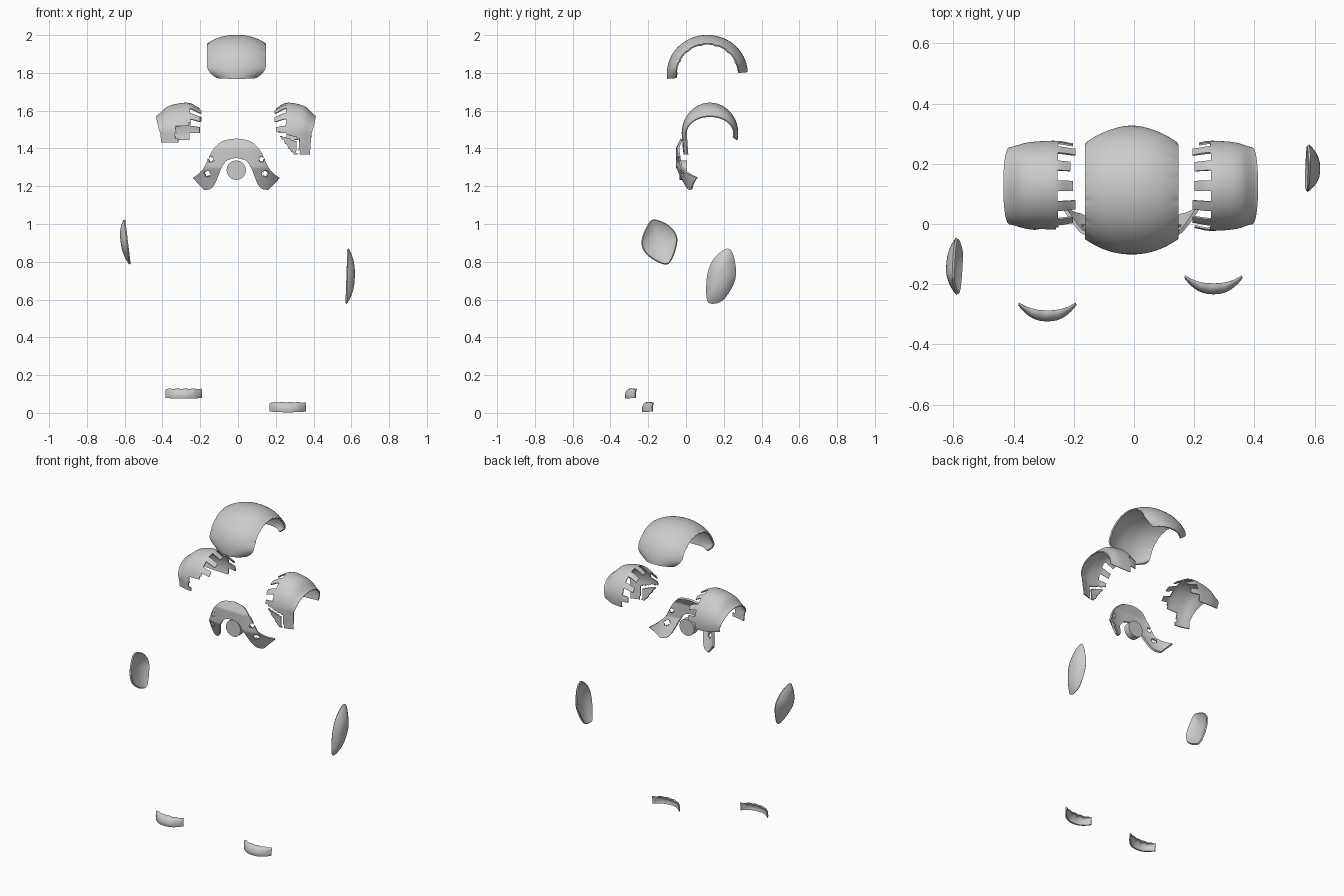
import bpy, bmesh, math, random
from mathutils import Vector

if "Cube" in bpy.data.objects:
    bpy.data.objects.remove(bpy.data.objects["Cube"])

random.seed(4)


def sample(pts, t, closed=False):
    """Smooth curve through points, t in 0..1."""
    n = len(pts)
    k = n if closed else n - 1
    s = min(max(t, 0), 0.99999) * k
    i, f = int(s), s - int(s)
    idx = (lambda j: j % n) if closed else (lambda j: min(max(j, 0), n - 1))
    p = [Vector(pts[idx(i + d)]) for d in (-1, 0, 1, 2)]
    return 0.5 * (2 * p[1] + (p[2] - p[0]) * f + (2 * p[0] - 5 * p[1] + 4 * p[2] - p[3]) * f * f
                  + (3 * p[1] - p[0] - 3 * p[2] + p[3]) * f ** 3)


def finish(name, bm, thick=0):
    bmesh.ops.remove_doubles(bm, verts=bm.verts, dist=1e-5)
    bmesh.ops.delete(bm, geom=[v for v in bm.verts if not v.link_faces], context='VERTS')
    bmesh.ops.recalc_face_normals(bm, faces=bm.faces)
    me = bpy.data.meshes.new(name)
    bm.to_mesh(me)
    bm.free()
    ob = bpy.data.objects.new(name, me)
    bpy.context.collection.objects.link(ob)
    bpy.ops.object.select_all(action='DESELECT')
    ob.select_set(True)
    bpy.context.view_layer.objects.active = ob
    if thick:
        mod = ob.modifiers.new("thickness", 'SOLIDIFY')
        mod.thickness, mod.offset = thick, 0
        bpy.ops.object.modifier_apply(modifier=mod.name)
    bpy.ops.object.shade_smooth_by_angle(angle=math.radians(40))
    return ob


def shell(name, nu, nv, f, thick, keep=None):
    """Curved plate from f(u, v), u and v in 0..1; keep() decides which cells stay."""
    bm = bmesh.new()
    g = [[bm.verts.new(f(i / nu, j / nv)) for j in range(nv + 1)] for i in range(nu + 1)]
    for i in range(nu):
        for j in range(nv):
            if keep is None or keep(i, j, f((i + .5) / nu, (j + .5) / nv)):
                bm.faces.new((g[i][j], g[i + 1][j], g[i + 1][j + 1], g[i][j + 1]))
    return finish(name, bm, thick)


# Helmet crown: arched strip with pleated side edges
def crown(u, v):
    a = math.radians(188 - 186 * u)
    s = 2 * v - 1
    end = min(u, 1 - u)
    w = 0.153 - 0.05 * max(0, 1 - end / 0.12) ** 2
    k = 1 - 0.22 * abs(s) ** 2.3
    k -= 0.02 * max(0, abs(s) - 0.8) / 0.2 * max(0, math.sin(u * 44)) ** 4
    return Vector((-0.008 + w * s, 0.113 + 0.21 * k * math.cos(a), 1.797 + 0.2 * k * math.sin(a)))


shell("helmet_crown", 72, 28, crown, 0.008)

# Shoulder plates: arched shells with torn inner strips and cut-out fronts
X_OFF = [(0.0, -0.03), (0.33, 0.0), (0.62, -0.002), (0.82, -0.02), (1.0, -0.068)]


def shoulder(name, side, shift, low):
    strip = [random.choice((0.195, 0.205, 0.215)) for _ in range(20)]

    def f(u, v):
        off = sample(X_OFF, v)[1]
        arc = max(0, (u - 0.22) / 0.78)
        a = math.radians(180 - 193 * arc)
        drop = max(0, 0.22 - u) / 0.22
        xo = 0.388 + 0.023 * max(0, math.sin(a)) ** 0.7 - 0.008 * drop
        x = 0.195 + (xo - 0.195) * v + shift * v
        y = 0.127 + (0.146 + off * 0.3) * math.cos(a) + 0.008 * drop
        return Vector((side * x, y, 1.48 + (0.157 + off) * math.sin(a) - 0.112 * drop))

    def keep(i, j, c):
        x, y, z = abs(c.x), c.y, c.z
        if z < low and y < 0.1:
            return False
        front = y < 0.03
        if front and side > 0:
            gap = 1.495 - 0.35 * (x - 0.2)
            if x < 0.325 and z < gap:
                return x < 0.311 and z < gap - 0.02 and x > 0.215 + (1.475 - z) * 0.75
        if front and side < 0 and z < 1.535 and x < 0.33:
            return z > 1.515 and x > 0.26 or z < 1.455 and x > 0.315
        # torn strips toward the neck
        if x < 0.255:
            band = i // 4
            return band % 2 == 0 and x > strip[band]
        return True

    shell(name, 72, 28, f, 0.006, keep)


shoulder("shoulder_plate_right", 1, 0.0, 1.36)
shoulder("shoulder_plate_left", -1, 0.022, 1.435)

# Neck collar: swept-back arch with two pairs of holes
OUTER = [(0, 1.45), (0.07, 1.437), (0.12, 1.395), (0.145, 1.35), (0.165, 1.305), (0.193, 1.27), (0.226, 1.245)]
INNER = [(0, 1.35), (0.05, 1.335), (0.08, 1.295), (0.097, 1.25), (0.115, 1.21), (0.137, 1.187), (0.168, 1.183)]
HOLES = [((0.133, 1.342), 0.017), ((0.152, 1.268), 0.019)]


def collar(u, v):
    s = 2 * u - 1
    p = sample(OUTER, abs(s)).lerp(sample(INNER, abs(s)), v)
    for c, r in HOLES:
        d = p - Vector(c)
        if abs(d.length - r) < 0.004:
            p = Vector(c) + d.normalized() * r
    x, z = p
    y = -0.048 + 32 * x ** 4 + 0.45 * max(0, 1.3 - z) + 0.5 * max(0, z - 1.4)
    return Vector((math.copysign(x, s) - 0.009, y, z))


def collar_keep(i, j, c):
    p = Vector((abs(c.x + 0.009), c.z))
    return all((p - Vector(h)).length > r * 0.95 for h, r in HOLES)


shell("neck_collar", 120, 20, collar, 0.012, collar_keep)

# Round chest disc
bm = bmesh.new()
bmesh.ops.create_cone(bm, cap_ends=True, segments=40, radius1=0.051, radius2=0.051, depth=0.04)
for v in bm.verts:
    v.co = Vector((v.co.x - 0.009, v.co.z - 0.015, v.co.y + 1.285))
finish("chest_disc", bm)


# Hand guards: dished plates from a smooth outline in y, z
def guard(name, outline, x_top, x_bottom, depth):
    zs = [p[1] for p in outline]
    z0, z1 = min(zs), max(zs)
    mid = Vector((sum(p[0] for p in outline), sum(zs))) / len(outline)

    def f(u, v):
        p = mid.lerp(sample(outline, u % 1, True), v)
        x = x_bottom + (x_top - x_bottom) * (p[1] - z0) / (z1 - z0)
        return Vector((x + depth * (1 - v ** 2.5), p[0], p[1]))

    shell(name, 48, 12, f, 0.009)


guard("hand_guard_right", [(0.22, 0.868), (0.252, 0.82), (0.258, 0.71), (0.2, 0.605), (0.137, 0.58),
                           (0.112, 0.61), (0.116, 0.73), (0.15, 0.815)], 0.582, 0.572, 0.037)
guard("hand_guard_left", [(-0.165, 1.022), (-0.085, 0.985), (-0.048, 0.915), (-0.085, 0.8),
                          (-0.14, 0.797), (-0.215, 0.85), (-0.232, 0.915), (-0.2, 0.995)], -0.6, -0.573, -0.031)

# Toe caps: bent lips wrapping round the front of each foot
LIP = [(0.0, 0.004), (-0.003, 0.022), (0.004, 0.042), (0.017, 0.052), (0.03, 0.053)]


def toe_cap(name, cx, y, z):
    def f(u, v):
        s = 2 * u - 1
        py, pz = sample(LIP, v)
        e = abs(s) ** 2.4
        return Vector((cx + 0.094 * s, y + 0.05 * e + py * (1 - 0.8 * e),
                       z + pz * (1 - 0.12 * e) + 0.004 * e + 0.002 * math.sin(s * 14) * v))

    shell(name, 40, 12, f, 0.007)


toe_cap("toe_cap_right", 0.264, -0.227, 0.0)
toe_cap("toe_cap_left", -0.288, -0.317, 0.072)
